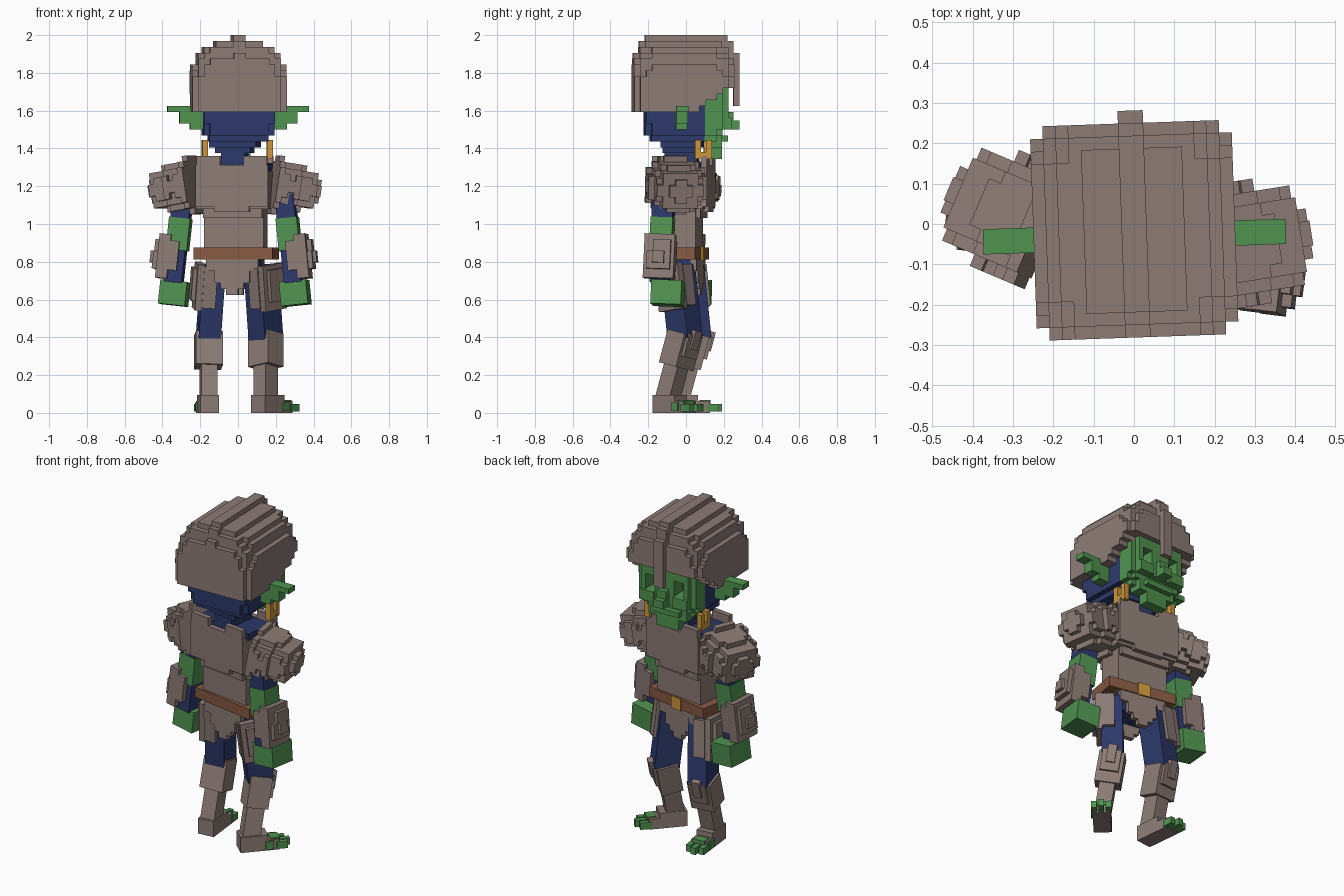
import bpy, bmesh
from math import radians
from mathutils import Matrix, Vector

start = bpy.data.objects.get("Cube")
if start:
    bpy.data.objects.remove(start)

U = 1 / 32  # one voxel


def material(name, r, g, b):
    mat = bpy.data.materials.new(name)
    mat.use_nodes = True
    mat.diffuse_color = (r, g, b, 1)
    mat.node_tree.nodes["Principled BSDF"].inputs["Base Color"].default_value = (r, g, b, 1)
    return mat


armor = material("warm grey armor", .265, .2, .18)
cloth = material("navy cloth", .025, .04, .145)
skin = material("green skin", .08, .29, .08)
leather = material("brown leather", .24, .1, .055)
gold = material("gold", .6, .31, .045)
red = material("dark red", .22, .03, .03)


def move(x, y, z):
    return Matrix.Translation((x, y, z))


def turn(angle, axis):
    return Matrix.Rotation(radians(angle), 4, axis)


def finish(name, bm, frame, mats):
    bm.transform(Matrix.Scale(U, 4) @ frame)
    mesh = bpy.data.meshes.new(name)
    bm.to_mesh(mesh)
    bm.free()
    for mat in mats:
        mesh.materials.append(mat)
    obj = bpy.data.objects.new(name, mesh)
    bpy.context.collection.objects.link(obj)


def blocks(name, mat, frame, *boxes):
    """Boxes given as x, y and z ranges in voxels."""
    bm = bmesh.new()
    for box in boxes:
        low, high = Vector(box[::2]), Vector(box[1::2])
        size = Matrix.Diagonal((high - low).to_4d())
        bmesh.ops.create_cube(bm, size=1, matrix=Matrix.Translation((low + high) / 2) @ size)
    if frame.determinant() < 0:
        bmesh.ops.reverse_faces(bm, faces=bm.faces)
    finish(name, bm, frame, [mat])


def voxels(name, mats, frame, inside, rx, ry, rz, pick=lambda y: 0):
    """Surface of every grid cell whose centre is inside the shape."""
    bm = bmesh.new()
    cells = {(x, y, z) for x in range(*rx) for y in range(*ry) for z in range(*rz)
             if inside(x + .5, y + .5, z + .5)}
    verts = {}

    def corner(p):
        if p not in verts:
            verts[p] = bm.verts.new(p)
        return verts[p]

    for cell in sorted(cells):
        for axis in range(3):
            for step in (0, 1):
                near = list(cell)
                near[axis] += 2 * step - 1
                if tuple(near) in cells:
                    continue
                loop = []
                for a, b in ((0, 0), (1, 0), (1, 1), (0, 1)):
                    p = list(cell)
                    p[axis] += step
                    p[(axis + 1) % 3] += a
                    p[(axis + 2) % 3] += b
                    loop.append(corner(tuple(p)))
                if (step == 0) != (frame.determinant() < 0):
                    loop.reverse()
                bm.faces.new(loop).material_index = pick(cell[1])
    finish(name, bm, frame, mats)


# Helmet: boxy stepped dome with a centre ridge, raised over the face
head = turn(2, 'Z')


def helmet(x, y, z):
    rise = max(0, z - 54)
    floor = 51 + max(0, min(4, y * .8 - 1.2))
    dome = abs(x / 8.3) ** 3.5 + abs((y + .5) / 8.8) ** 8 + (rise / 9) ** 1.8 < 1
    ridge = abs(x) < 1 and abs(y / 9.3) ** 5 + (rise / 10.2) ** 3 < 1
    return z > floor and (dome or ridge)


voxels("helmet", [armor], head, helmet, (-9, 9), (-9, 9), (50, 65))
blocks("helmet_nose_guard", armor, head, (-1, 1, 8, 9, 52, 58))


# Hooded head with a green face and sunken eye sockets
def skull(x, y, z):
    socket = 2 < abs(x) < 4 and y > 4 and 50 < z < 53
    return not socket and abs(x / 6.4) ** 5 + abs((y + .3) / 7.2) ** 5 + abs((z - 54) / 8.4) ** 5 < 1


voxels("head", [cloth, skin], head, skull, (-7, 7), (-8, 8), (46, 56),
       lambda y: int(y >= 3))
blocks("jaw", skin, head, (-4, 4, 3.5, 6, 45, 48), (-2.3, 2.3, 4, 6, 43, 45),
       (-3, 3, 6, 7, 46, 47))
blocks("nose", skin, head, (-1, 1, 6, 8, 48, 51), (-1, 1, 7, 9, 48, 49.5))
blocks("cheeks", skin, head, (-5, -2, 6, 7.5, 48, 50), (2, 5, 6, 7.5, 48, 50))
blocks("eyes", red, head, (-3.5, -2.5, 4, 4.2, 50, 51.3), (2.5, 3.5, 4, 4.2, 50, 51.3))

# Torso, turned slightly away from the head
torso = move(-.5, -.4, 0) @ turn(-7, 'Z')
blocks("neck", cloth, torso, (-2, 2, -3, 2.5, 41, 47), (-3, 3, -3.2, 2.5, 44, 47),
       (-4, 4, -3.5, 3, 45, 47))
blocks("collar", cloth, torso, (-6, 6, -3, 3, 40, 42.3))
blocks("chest_armor", armor, torso, (-6.2, 6.2, -4, 4, 34.5, 41),
       (-5, 5, -3.5, 3.5, 33, 35))
for name, y in (("back_plate", -4.7), ("breast_plate", 3.7)):
    blocks(name, armor, torso, (-6.2, 6.2, y, y + 1, 35, 42),
           (-6, -2, y, y + 1, 42, 43.5), (2, 6, y, y + 1, 42, 43.5),
           (-3, 3, y, y + 1, 34, 35))
blocks("belly_armor", armor, torso, (-5, 5.2, -2.7, 2.7, 26, 35))
waist = torso @ turn(-3, 'Z')
blocks("belt", leather, waist, (-6.6, 7, -3.2, 3.2, 26, 28))
blocks("belt_buckle", gold, waist, (-1.2, 1.2, 3.2, 3.5, 25.8, 28.2))
blocks("hips", cloth, torso, (-4.5, 4.5, -2, 2, 22.5, 26))
for name, y in (("back_skirt", -3), ("front_skirt", 2)):
    blocks(name, armor, waist, (-4.5, 4.5, y, y + 1, 24, 26),
           (-3, 3, y, y + 1, 22, 24), (-2, 2, y, y + 1, 21, 22), (-1, 1, y, y + 1, 20, 21))


# Layered shoulder dome pointing outward
def pauldron(x, y, z):
    band = .5 if x % 3 < 1.5 else 0
    return x > 0 and abs(x / 8) ** 2.6 + abs(y / (4.8 + band)) ** 2.3 + abs(z / (4.2 + band)) ** 2.3 < 1


sides = (("left", 1, -42, 4.7, -3.1, -2.3), ("right", -1, -6, 5, -1.1, -.2))
for side, s, yaw, foot_x, foot_y, arm_y in sides:
    mirror = Matrix.Diagonal((s, 1, 1, 1))

    # Ear and earring
    face = head @ mirror
    blocks(side + "_ear", skin, face, (6, 8.2, -2, 0, 48, 52), (8, 10, -2, 0, 49, 52),
           (10, 12, -2, 0, 51, 52))
    blocks(side + "_earring", gold, face, (5, 6, 1.3, 2.3, 43, 46.2), (5, 6, 3.2, 4.2, 43, 46.2),
           (5, 6, 1.3, 4.2, 43, 44.2))

    # Shoulder dome swung forward, arm leaning outward
    body = torso @ mirror
    voxels(side + "_shoulder_plate", [armor],
           body @ move(6.6, -.8, 38.7) @ turn(16, 'Z') @ turn(9, 'Y'),
           pauldron, (0, 9), (-6, 6), (-6, 6))
    arm = body @ move(8.9, arm_y, 36) @ turn(-6, 'Y') @ turn(-2, 'X')
    blocks(side + "_upper_arm", cloth, arm, (-1.6, 1.6, -1.8, 1.8, -4, 1))
    blocks(side + "_elbow", skin, arm, (-1.8, 1.8, -1.9, 1.9, -8.5, -3))
    blocks(side + "_forearm", cloth, arm, (-1.5, 1.5, -1.6, 1.6, -14, -8))
    blocks(side + "_arm_guard", armor, arm, (1, 3, -2.6, 2.6, -13.5, -6),
           (3, 3.8, -2, 2, -12, -9), (3, 3.8, -1, 2, -9, -7), (3.8, 4.4, -1, 1, -11, -9),
           (-.5, 1, -2.6, -1.6, -12, -7), (-.5, 1, 1.6, 2.6, -12, -7))
    blocks(side + "_hand", skin, arm, (-2.4, 2.2, -1.2, 4, -17.8, -13.7))

    # Foot with three toes
    ankle = mirror @ move(foot_x, foot_y, 0)
    heading = turn(yaw, 'Z')
    foot = ankle @ heading
    blocks(side + "_foot", armor, foot, (-1.6, 1.6, -2, 3, 0, 3), (-1.6, 1.6, 2, 5, 0, 2))
    toes = [(x, x + 1, 4.5, 7.2 - abs(x + .5) / 2, .2, 1.5) for x in (-1.8, -.5, .8)]
    blocks(side + "_toes", skin, foot, (-1, 1.2, 3.5, 5.2, 1.5, 2.2),
           (1, 1.9, 2.5, 4, .3, 1.8), *toes)

    # Shin leaning forward to the knee
    shin = ankle @ move(0, 0, 2.5) @ turn(-15, 'X') @ heading
    blocks(side + "_shin_guard", armor, shin, (-1.4, 1.4, -1.6, 1.6, 0, 6),
           (-2.3, 2.3, -2, 2, 5.5, 11.3))
    blocks(side + "_knee_guard", armor, shin, (-1.7, 1.7, 2, 2.6, 7.5, 11.5),
           (-.8, .8, 2, 3, 9, 12.3))

    # Thigh leaning back to the hip, with outer, front and back plates
    thigh = ankle @ move(0, 2.9, 13) @ turn(6, 'X') @ turn(-4, 'Y') @ heading
    blocks(side + "_thigh", cloth, thigh, (-1.9, 1.9, -2.3, 2.3, -.5, 12))
    blocks(side + "_hip_plate", armor, thigh, (1.7, 2.9, -2.7, 2.7, 4.5, 12.3),
           (2.9, 3.6, -1.8, 1.8, 6, 11.5), (-.5, 1.8, -2.9, -2.2, 5, 12),
           (-.5, 1.8, 2.2, 2.9, 5, 12))
